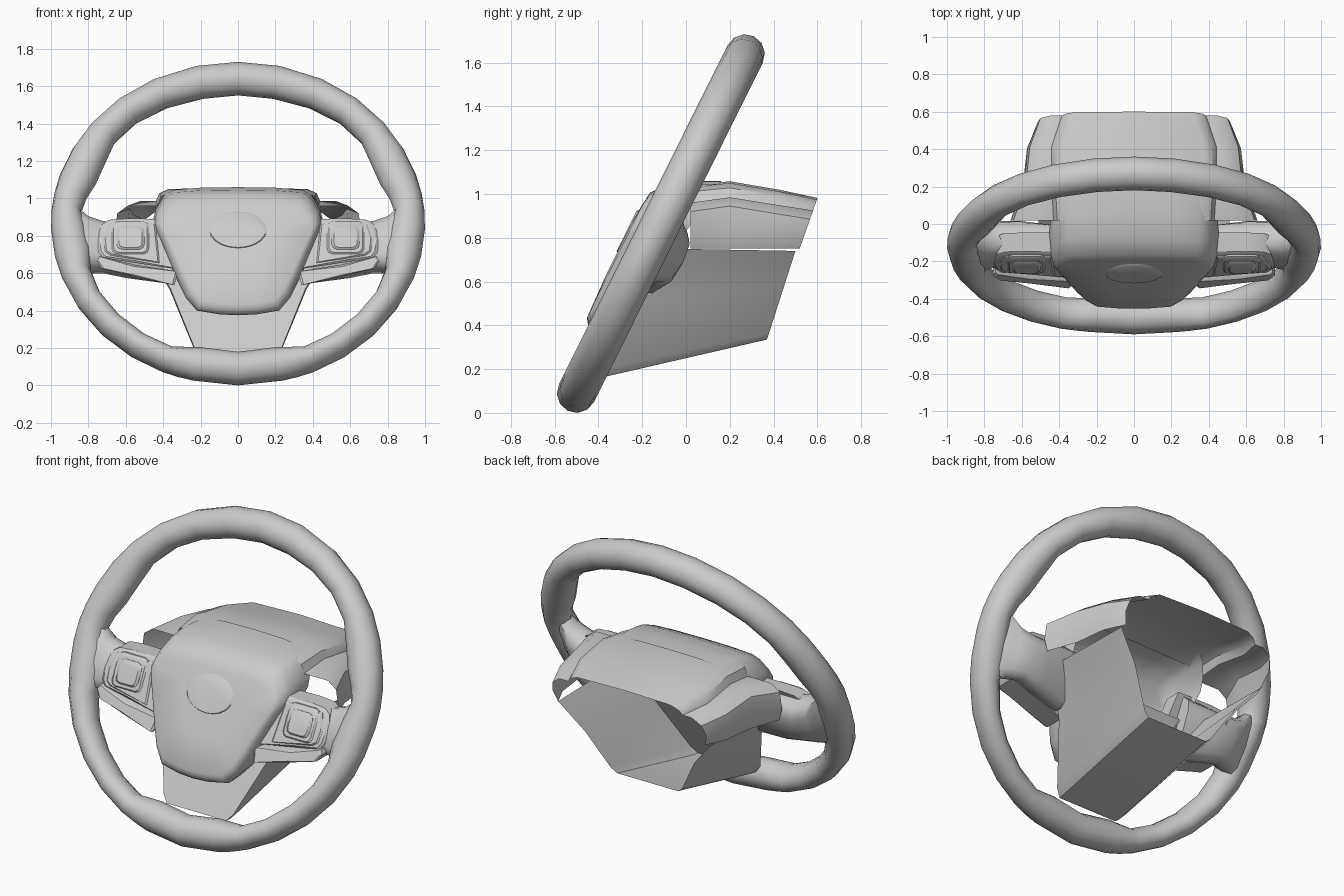
import bpy, bmesh, math

if "Cube" in bpy.data.objects:
    bpy.data.objects.remove(bpy.data.objects["Cube"])

Y0, Z0, S, C = -0.115, 0.865, 0.445, 0.895   # wheel centre and tilt

grey = bpy.data.materials.new("plain grey")
grey.diffuse_color = (0.6, 0.6, 0.6, 1)
grey.use_nodes = True
grey.node_tree.nodes["Principled BSDF"].inputs["Base Color"].default_value = grey.diffuse_color


def tilt(x, v, w):
    """Wheel plane (x, up the wheel, toward the driver) to world."""
    return (x, Y0 + v * S - w * C, Z0 + v * C + w * S)


def on_wheel(x, z, w):
    """Point at world x, z lying w in front of the wheel plane."""
    return tilt(x, (z - Z0 - w * S) / C, w)


def loft(name, rings, closed=True, loop=False, caps=(False, False), angle=40):
    """Skin a list of rings with quads."""
    bm = bmesh.new()
    rows = [[bm.verts.new(p) for p in r] for r in rings]
    n = len(rows[0])
    for i in range(len(rows) if loop else len(rows) - 1):
        a, b = rows[i], rows[(i + 1) % len(rows)]
        for j in range(n if closed else n - 1):
            k = (j + 1) % n
            bm.faces.new((a[j], a[k], b[k], b[j]))
    if caps[0]:
        bm.faces.new(rows[0])
    if caps[1]:
        bm.faces.new(rows[-1])
    bmesh.ops.recalc_face_normals(bm, faces=bm.faces)
    me = bpy.data.meshes.new(name)
    bm.to_mesh(me)
    bm.free()
    me.materials.append(grey)
    ob = bpy.data.objects.new(name, me)
    bpy.context.collection.objects.link(ob)
    bpy.ops.object.select_all(action='DESELECT')
    ob.select_set(True)
    bpy.context.view_layer.objects.active = ob
    bpy.ops.object.shade_smooth_by_angle(angle=math.radians(angle))
    return ob


def mirrored(half):
    """Half outline starting and ending on x = 0 to a full loop."""
    return half + [(-x, z) for x, z in half[-2:0:-1]]


def plate(name, outline, back, front, edge=0.015):
    """Raised plate on the wheel with a chamfered front edge."""
    cx = sum(p[0] for p in outline) / len(outline)
    cz = sum(p[1] for p in outline) / len(outline)

    def ring(w, d):
        out = []
        for x, z in outline:
            r = math.hypot(x - cx, z - cz)
            k = 1 - d / r
            out.append(on_wheel(cx + (x - cx) * k, cz + (z - cz) * k, w))
        return out
    loft(name, [ring(back, 0), ring(front - edge * 0.7, 0), ring(front, edge)],
         caps=(True, True), angle=30)


def rounded(cx, cz, hx, hz, r=0.03):
    """Rounded rectangle outline."""
    pts = []
    for sx, sz, a0 in ((1, 1, 0), (-1, 1, 90), (-1, -1, 180), (1, -1, 270)):
        for a in (0, 45, 90):
            t = math.radians(a0 + a)
            pts.append((cx + sx * (hx - r) + r * math.cos(t),
                        cz + sz * (hz - r) + r * math.sin(t)))
    return pts


# Rim: tube whose grip thickness varies around the wheel (angle, thickness)
half = [(90, .18), (77, .18), (63, .17), (50, .16), (38, .165), (28, .195),
        (18, .2), (11, .175), (5, .16), (-2, .19), (-12, .2), (-20, .16),
        (-31, .142), (-43, .138), (-55, .135), (-66, .138), (-71, .165),
        (-76, .185), (-90, .18)]
grip = half + [(180 - a, t) for a, t in half[-2:0:-1]]
rings = []
for deg, t in grip:
    a = math.radians(deg)
    ca, sa = math.cos(a), math.sin(a)
    ring = []
    for j in range(12):
        b = 2 * math.pi * j / 12
        r = t / 2 * math.cos(b) - t / 2
        ring.append(tilt((1.0 + r) * ca, (0.956 + r) * sa, 0.09 * math.sin(b)))
    rings.append(ring)
loft("rim", rings, loop=True, angle=60)

# Airbag cover: flat pad rolling over to its outer edge
pad = mirrored([(0, 1.06), (.2, 1.057), (.35, 1.045), (.395, 1.015), (.44, .94),
                (.455, .88), (.44, .82), (.40, .73), (.33, .57), (.28, .47),
                (.22, .40), (.1, .38), (0, .375)])


def pad_ring(mix):
    """Blend between front edge (0) and outer edge (1)."""
    out = []
    for x, z in pad:
        zf = 0.8 + (z - 0.8) * (0.6 if z > 0.8 else 0.86)
        yf, yo = -0.45 + 0.49 * (zf - 0.44), -0.40 + 0.7 * (z - 0.4)
        m = math.sin(mix * math.pi / 2)
        d = 1 - math.cos(mix * math.pi / 2)
        out.append((x * (0.88 + 0.12 * m), yf + (yo - yf) * d, zf + (z - zf) * m))
    return out


front = pad_ring(0)
inner = [(x * 0.5, -0.458 + 0.49 * (0.8 + (z - 0.8) * 0.5 - 0.44), 0.8 + (z - 0.8) * 0.5)
         for x, y, z in front]
rear = [(x * 0.98, y + 0.1, z) for x, y, z in pad_ring(1)]
loft("airbag_cover", [rear, pad_ring(1), pad_ring(.66), pad_ring(.33), front, inner],
     caps=(False, True), angle=50)


# Centre badge: blank shallow oval
def badge_ring(k, lift):
    out = []
    for i in range(20):
        a = 2 * math.pi * i / 20
        z = 0.83 + 0.1 * k * math.sin(a)
        out.append((0.16 * k * math.cos(a), -0.458 + 0.49 * (z - 0.44) - lift, z))
    return out


loft("badge", [badge_ring(1, -0.006), badge_ring(.92, 0.005)], caps=(False, True))

# Spokes, switch pods, buttons and trim on both sides
for s, side in ((1, "right"), (-1, "left")):
    sections = [(.93, .56, 1.02, -.05, .05), (.86, .60, .96, -.09, .06),
                (.80, .63, .91, -.14, .055), (.72, .645, .89, -.17, .04),
                (.60, .62, .89, -.17, .03), (.40, .58, .90, -.14, .03)]
    rings = []
    for x, lo, hi, back, fr in sections:
        ring = []
        for j in range(12):
            a = 2 * math.pi * j / 12
            ca, sa = math.cos(a), math.sin(a)
            q = lambda c: math.copysign(abs(c) ** 0.7, c)
            w = (back + fr) / 2 + (fr - back) / 2 * q(ca)
            v = ((lo + hi) / 2 - Z0) / C + (hi - lo) / 2 / C * q(sa)
            ring.append(tilt(s * x, v, w))
        rings.append(ring)
    loft(side + "_spoke", rings, caps=(True, True), angle=50)

    flip = lambda pts: [(s * x, z) for x, z in pts]
    plate(side + "_switch_pod", flip([(.36, .89), (.60, .892), (.69, .885), (.73, .86),
          (.755, .78), (.745, .71), (.72, .68), (.55, .655), (.32, .62)]), -.05, .05)
    plate(side + "_switch_panel", flip([(.44, .865), (.60, .872), (.69, .865), (.72, .78),
          (.71, .715), (.68, .695), (.42, .655)]), .04, .058, .01)
    plate(side + "_button_frame", flip(rounded(.575, .79, .10, .088)), .04, .066, .012)
    plate(side + "_button", flip(rounded(.575, .79, .075, .063)), .05, .078, .014)
    plate(side + "_lower_trim", flip([(.32, .61), (.55, .645), (.74, .69), (.755, .665),
          (.73, .625), (.55, .58), (.34, .535)]), -.06, .06, .012)

# Upper column shroud: raised centre with lower shoulders, open at the back
rings = []
for y, skew, sx, sz, cx, ct in ((.02, 0, .66, .96, .42, 1.04), (.2, 0, .595, .985, .43, 1.058),
                                (.42, .1, .572, .95, .43, 1.02), (.6, .35, .515, .925, .375, .982)):
    h = [(sx - .02, .75), (sx, .82), (sx - .015, sz - .04), (sx - .07, sz), (cx + .01, sz),
         (cx - .01, ct - .03), (cx - .06, ct - .008), (0, ct)]
    full = h + [(-x, z) for x, z in h[-2::-1]]
    rings.append([(x, y + skew * (z - .98), z) for x, z in full])
loft("upper_shroud", rings, closed=False)

# Lower column shroud: tapered trough, open at the back
prof = [(.50, 1.0), (.36, .6), (.235, .07), (.20, 0)]
prof = prof + [(-x, t) for x, t in prof[::-1]]
front = [(x, -0.40 + 0.31 * t, 0.165 + 0.585 * t) for x, t in prof]
edge = [(x * 1.02, y + 0.03, z) for x, y, z in front]
back = [(x * 1.02, 0.37 + 0.13 * t, 0.335 + 0.405 * t) for x, t in prof]
loft("lower_shroud", [front, edge, back], closed=False, caps=(True, False))
